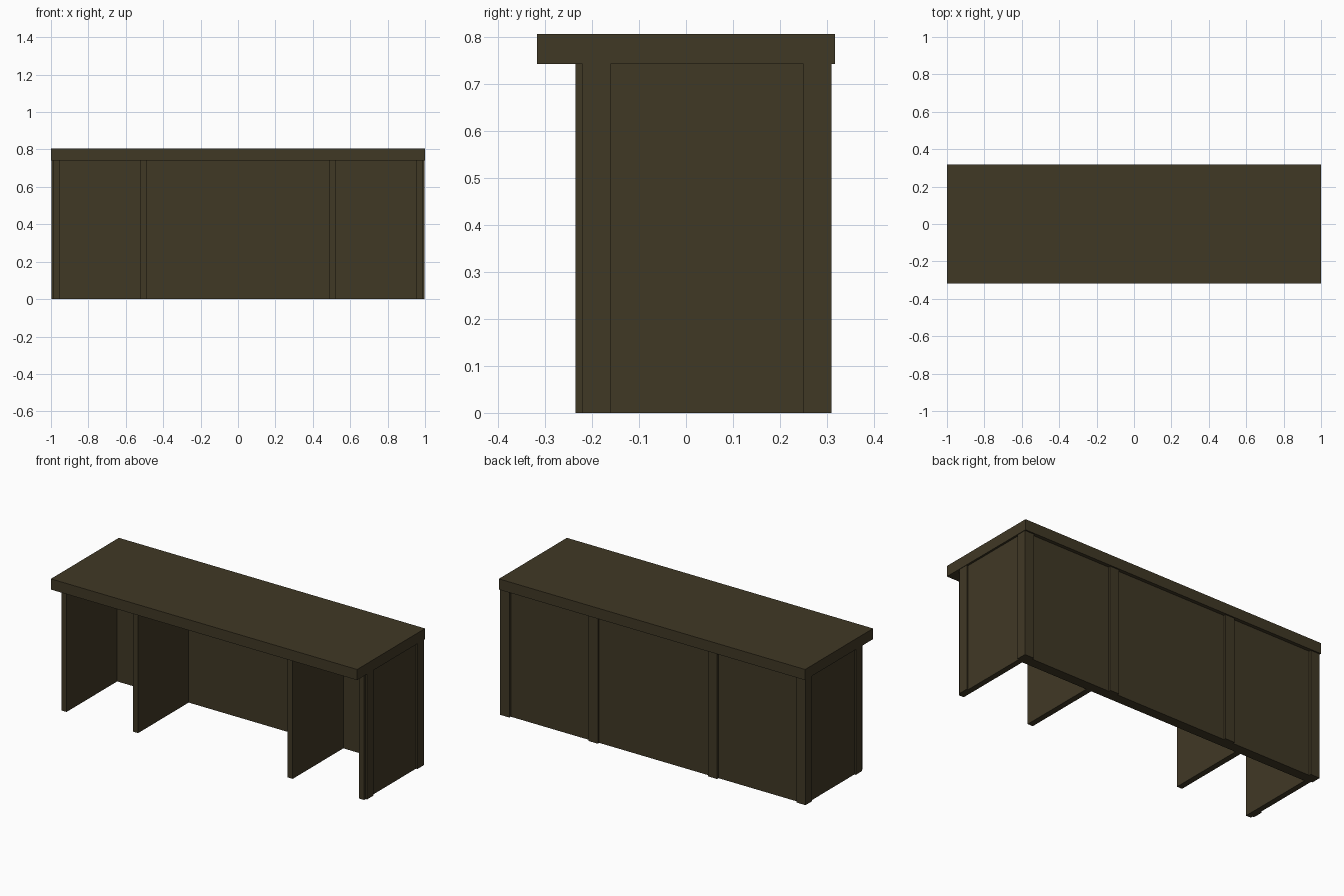
import bpy

if "Cube" in bpy.data.objects:
    bpy.data.objects.remove(bpy.data.objects["Cube"])

wood = bpy.data.materials.new("dark_wood")
wood.diffuse_color = (0.051, 0.0395, 0.0185, 1)
wood.use_nodes = True
wood.node_tree.nodes["Principled BSDF"].inputs["Base Color"].default_value = wood.diffuse_color


def box(name, x, y, z):
    """Box from (min, max) ranges on each axis."""
    bpy.ops.mesh.primitive_cube_add(
        size=1, location=[sum(r) / 2 for r in (x, y, z)])
    ob = bpy.context.object
    ob.name = name
    ob.scale = [r[1] - r[0] for r in (x, y, z)]
    bpy.ops.object.transform_apply(location=False, rotation=False, scale=True)
    ob.data.materials.append(wood)
    return ob


def pair(name, x, y, z):
    """Same box on the right and left sides."""
    box("right_" + name, x, y, z)
    box("left_" + name, (-x[1], -x[0]), y, z)


H = 0.742
body = (0.0, H)

# Counter top and back panel
box("counter_top", (-1, 1), (-0.317, 0.317), (H, 0.805))
box("back_panel", (-0.985, 0.985), (0.237, 0.296), body)

# End panels and inner dividers
pair("end_panel", (0.955, 0.988), (-0.235, 0.29), body)
pair("divider", (0.488, 0.522), (-0.235, 0.24), body)

# Raised trim strips on the ends, back corners and back
pair("front_trim", (0.98, 0.997), (-0.22, -0.16), body)
pair("corner_trim", (0.937, 0.997), (0.25, 0.309), body)
pair("back_trim", (0.36, 0.42), (0.28, 0.309), body)
